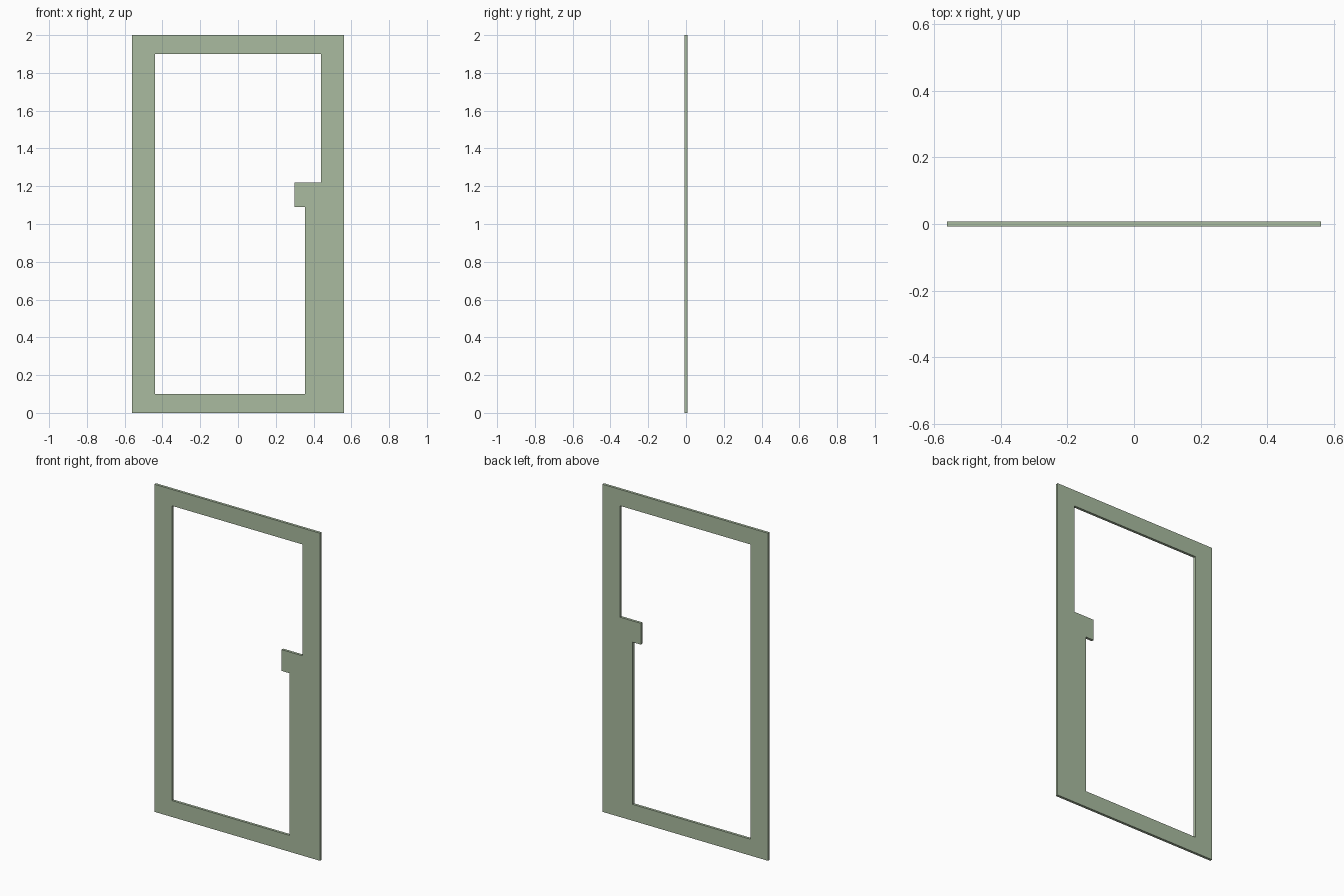
import bpy
import bmesh

if "Cube" in bpy.data.objects:
    bpy.data.objects.remove(bpy.data.objects["Cube"])

THICK = 0.016

# Outer edge and opening of the panel, as (x, z) profiles
outer = [(-0.56, 0), (0.56, 0), (0.56, 2), (-0.56, 2)]
opening = [(-0.44, 0.10), (0.355, 0.10), (0.355, 1.09), (0.30, 1.09),
           (0.30, 1.22), (0.44, 1.22), (0.44, 1.90), (-0.44, 1.90)]


def add_loop(bm, points):
    verts = [bm.verts.new((x, -THICK / 2, z)) for x, z in points]
    return [bm.edges.new((a, b)) for a, b in zip(verts, verts[1:] + verts[:1])]


# Door frame with lock tab: fill between the two loops, then extrude in depth
bm = bmesh.new()
edges = add_loop(bm, outer) + add_loop(bm, opening)
bmesh.ops.triangle_fill(bm, edges=edges, use_beauty=True)
result = bmesh.ops.extrude_face_region(bm, geom=bm.faces[:], use_keep_orig=True)
moved = [v for v in result["geom"] if isinstance(v, bmesh.types.BMVert)]
bmesh.ops.translate(bm, verts=moved, vec=(0, THICK, 0))
bmesh.ops.recalc_face_normals(bm, faces=bm.faces[:])

mesh = bpy.data.meshes.new("door_frame")
bm.to_mesh(mesh)
bm.free()
frame = bpy.data.objects.new("door_frame", mesh)
bpy.context.collection.objects.link(frame)

# Muted green paint
paint = bpy.data.materials.new("green_paint")
paint.diffuse_color = (0.40, 0.50, 0.35, 1)
paint.use_nodes = True
paint.node_tree.nodes["Principled BSDF"].inputs["Base Color"].default_value = paint.diffuse_color
mesh.materials.append(paint)
